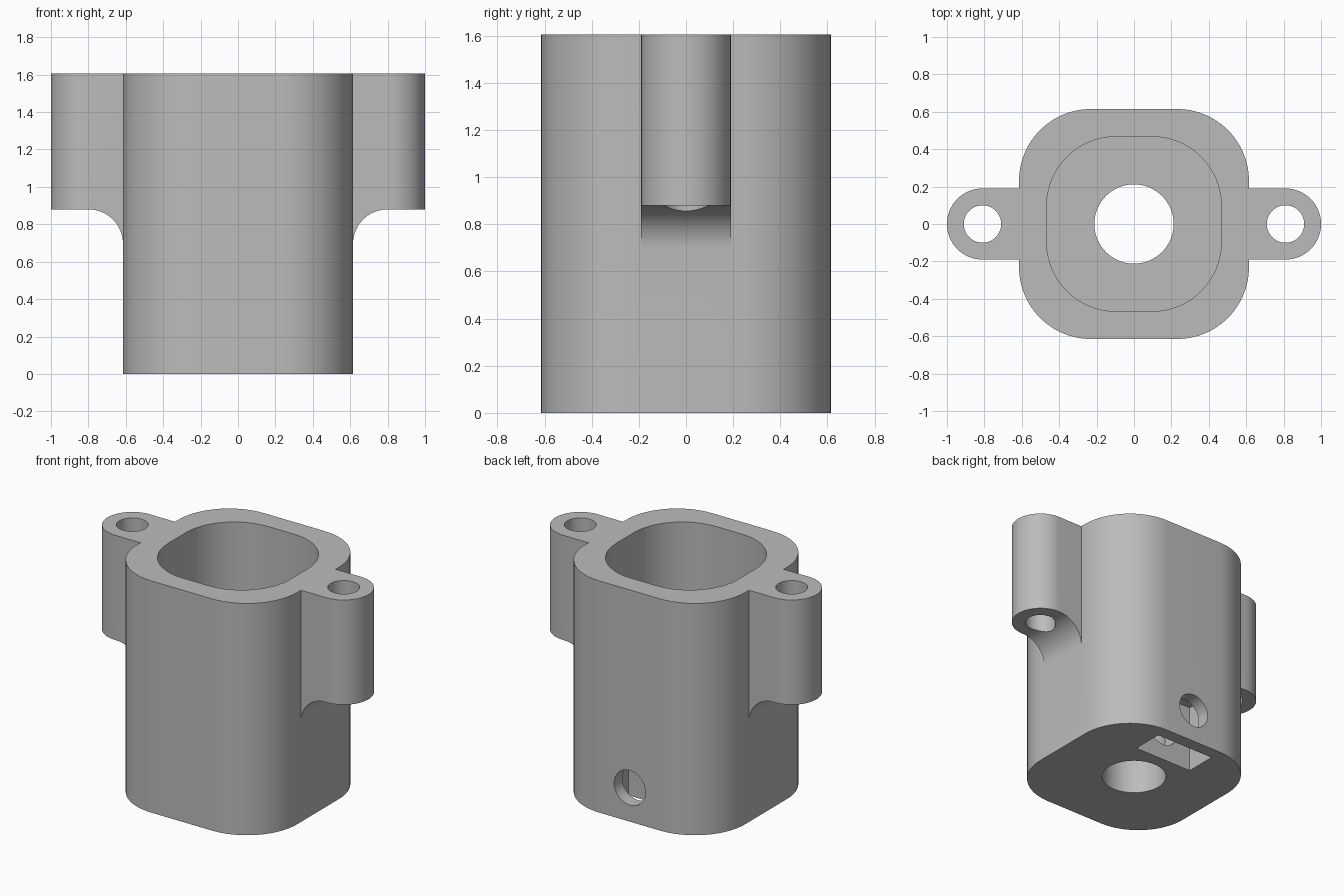
import bpy
from math import sin, cos, pi, radians
from mathutils import Matrix

cube = bpy.data.objects.get("Cube")
if cube:
    bpy.data.objects.remove(cube)

HEIGHT = 1.605
HALF = 0.615       # body half width
FLOOR = 0.6        # bottom of the pocket
LUG_X = 0.81       # bolt hole position
LUG_R = 0.19
LUG_BOTTOM = 0.88
SCREW_Z = 0.235

grey = bpy.data.materials.new("plain grey")
grey.use_nodes = True
colour = (0.5, 0.5, 0.5, 1)
grey.diffuse_color = colour
grey.node_tree.nodes["Principled BSDF"].inputs["Base Color"].default_value = colour


def arc(cx, cy, r, start, end, steps):
    angles = [radians(start + (end - start) * i / steps) for i in range(steps + 1)]
    return [(cx + r * cos(a), cy + r * sin(a)) for a in angles]


def rounded_square(half, r):
    c = half - r
    pts = []
    for i, (sx, sy) in enumerate([(1, 1), (-1, 1), (-1, -1), (1, -1)]):
        pts += arc(sx * c, sy * c, r, 90 * i, 90 * i + 90, 16)
    return pts


def circle(cx, cy, r):
    return arc(cx, cy, r, 0, 360, 64)[:-1]


def prism(name, outline, low, high, turned=False):
    """Extrude an outline along z; turned maps it to the xz plane along -y."""
    n = len(outline)
    verts = [(x, y, z) for z in (low, high) for x, y in outline]
    faces = [list(range(n))[::-1], list(range(n, 2 * n))]
    faces += [(i, (i + 1) % n, n + (i + 1) % n, n + i) for i in range(n)]
    mesh = bpy.data.meshes.new(name)
    mesh.from_pydata(verts, [], faces)
    if turned:
        mesh.transform(Matrix.Rotation(pi / 2, 4, 'X'))
    mesh.materials.append(grey)
    obj = bpy.data.objects.new(name, mesh)
    bpy.context.collection.objects.link(obj)
    return obj


def select(obj):
    bpy.ops.object.select_all(action='DESELECT')
    obj.select_set(True)
    bpy.context.view_layer.objects.active = obj


def combine(target, tool, operation):
    mod = target.modifiers.new(tool.name, 'BOOLEAN')
    mod.operation = operation
    mod.solver = 'EXACT'
    mod.object = tool
    select(target)
    bpy.ops.object.modifier_apply(modifier=mod.name)
    bpy.data.objects.remove(tool)


# Main housing
body = prism("motor_housing", rounded_square(HALF, 0.385), 0, HEIGHT)

# Mounting lugs with a concave fillet underneath
fillet = LUG_BOTTOM - 0.695
for side in (1, -1):
    plan = [(0.55, -LUG_R)] + arc(LUG_X, 0, LUG_R, -90, 90, 32) + [(0.55, LUG_R)]
    under = arc(HALF + fillet, 0.695, fillet, 180, 90, 16)
    under += [(1.2, LUG_BOTTOM), (1.2, 0.5), (HALF, 0.5)]
    lug = prism("lug", plan, 0.695, HEIGHT)
    combine(lug, prism("lug_underside", under[::-1], -0.4, 0.4, True), 'DIFFERENCE')
    if side < 0:
        lug.data.transform(Matrix.Rotation(pi, 4, 'Z'))
    combine(body, lug, 'UNION')
    combine(body, prism("bolt_hole", circle(side * LUG_X, 0, 0.1), 0.5, 2), 'DIFFERENCE')

# Pocket, shaft bore, nut slot and set screw hole
slot = [(-0.23, 0.3), (0.23, 0.3), (0.23, 0.525), (-0.23, 0.525)]
cutters = [
    prism("pocket", rounded_square(0.467, 0.37), FLOOR, 2),
    prism("shaft_bore", circle(0, 0, 0.212), -0.2, 1),
    prism("nut_slot", slot, -0.2, 0.48),
    prism("screw_hole", circle(0, SCREW_Z, 0.12), -0.8, -0.1, True),
]
for cutter in cutters:
    combine(body, cutter, 'DIFFERENCE')

select(body)
bpy.ops.object.shade_smooth_by_angle(angle=radians(30))
